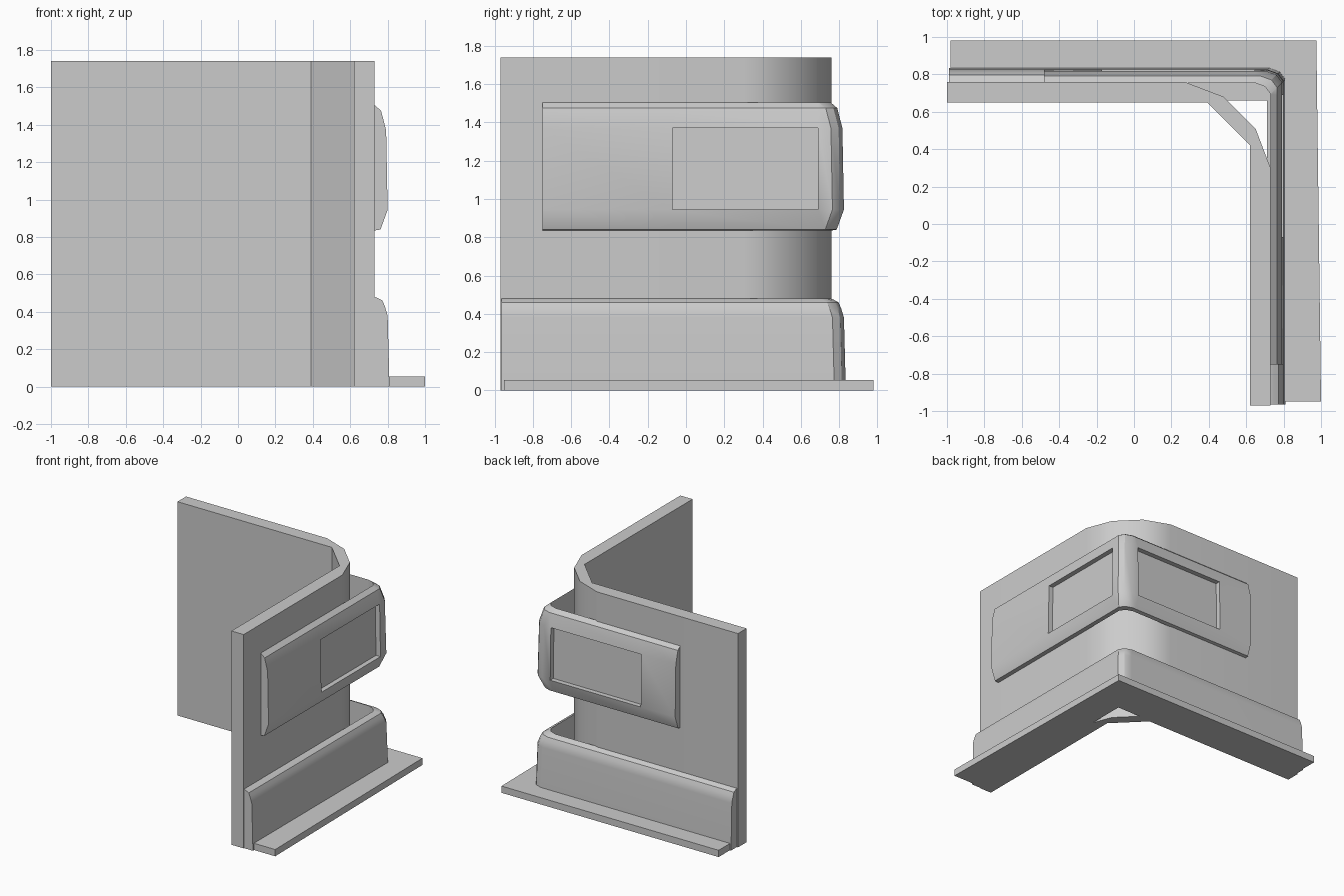
import bpy, bmesh
from math import radians
from mathutils import Vector

if "Cube" in bpy.data.objects:
    bpy.data.objects.remove(bpy.data.objects["Cube"])


def finish(bm, name, angle):
    bmesh.ops.recalc_face_normals(bm, faces=bm.faces)
    me = bpy.data.meshes.new(name)
    bm.to_mesh(me)
    bm.free()
    ob = bpy.data.objects.new(name, me)
    bpy.context.collection.objects.link(ob)
    bpy.ops.object.select_all(action='DESELECT')
    ob.select_set(True)
    bpy.context.view_layer.objects.active = ob
    if angle:
        bpy.ops.object.shade_smooth_by_angle(angle=radians(angle))
        mod = ob.modifiers.new("weighted_normals", 'WEIGHTED_NORMAL')
        mod.keep_sharp = True
    return ob


def prism(name, outline, height, angle=0):
    """Extrude a plan outline up from the ground."""
    bm = bmesh.new()
    base = bm.faces.new([bm.verts.new((x, y, 0)) for x, y in outline])
    out = bmesh.ops.extrude_face_region(bm, geom=[base])
    top = [v for v in out["geom"] if isinstance(v, bmesh.types.BMVert)]
    bmesh.ops.translate(bm, verts=top, vec=(0, 0, height))
    return finish(bm, name, angle)


def corner_trim(name, profile, x_end, y_end, recess=None):
    """Sweep a (depth, z) profile round the outside of the corner.
    recess = (x of far side, y of far side, near x, near y, z low, z high, depth)."""
    bm = bmesh.new()
    rings = []
    for d, z in profile:
        X, Y = 0.735 + d, 0.76 + d
        path = [(x_end, Y)]
        if recess:
            path += [(recess[0], Y), (recess[2], Y)]
        path += [(X - 0.085, Y), (X - 0.03, Y - 0.02), (X, Y - 0.06)]
        if recess:
            path += [(X, recess[3]), (X, recess[1])]
        path.append((X, y_end))
        rings.append([bm.verts.new((x, y, z)) for x, y in path])
    n = len(rings)
    for i in range(n):
        a, b = rings[i], rings[(i + 1) % n]
        for j in range(len(a) - 1):
            bm.faces.new((a[j], a[j + 1], b[j + 1], b[j]))
    for end in (0, -1):
        bm.faces.new([r[end] for r in rings])
    # Sunken panel on each arm
    if recess:
        i = next(k for k, p in enumerate(profile) if abs(p[1] - recess[4]) < 1e-4)
        bm.faces.ensure_lookup_table()
        for j, push in ((1, (0, -1, 0)), (6, (-1, 0, 0))):
            quad = {rings[i][j], rings[i][j + 1], rings[i + 1][j], rings[i + 1][j + 1]}
            face = next(f for f in bm.faces if set(f.verts) == quad)
            new = bmesh.ops.extrude_discrete_faces(bm, faces=[face])["faces"][0]
            bmesh.ops.translate(bm, verts=new.verts, vec=Vector(push) * recess[6])
    return finish(bm, name, 30)


# Wall with a rounded outer corner and a cut inner corner
prism("wall", [(-1, 0.65), (0.39, 0.65), (0.62, 0.42), (0.62, -0.97),
               (0.73, -0.97), (0.73, 0.30), (0.65, 0.51), (0.48, 0.68),
               (0.27, 0.76), (-1, 0.76)], 1.74, 30)

# Flat floor strip
prism("floor_strip", [(-0.98, 0.66), (0.71, 0.66), (0.71, -0.95), (1.0, -0.95),
                      (0.975, 0.98), (-0.98, 0.98)], 0.055)

# Lower skirting
corner_trim("skirting", [(-0.005, 0), (0.075, 0), (0.065, 0.38), (0.05, 0.43),
                         (0.037, 0.46), (0.01, 0.475), (-0.005, 0.48)], -0.99, -0.965)

# Raised band with two sunken panels
corner_trim("raised_band", [(-0.005, 0.835), (0.027, 0.84), (0.065, 0.945), (0.057, 1.37),
                            (0.03, 1.475), (-0.005, 1.505)], -0.48, -0.75,
            (-0.17, -0.07, 0.70 - 0.055, 0.69, 0.945, 1.37, 0.04))
